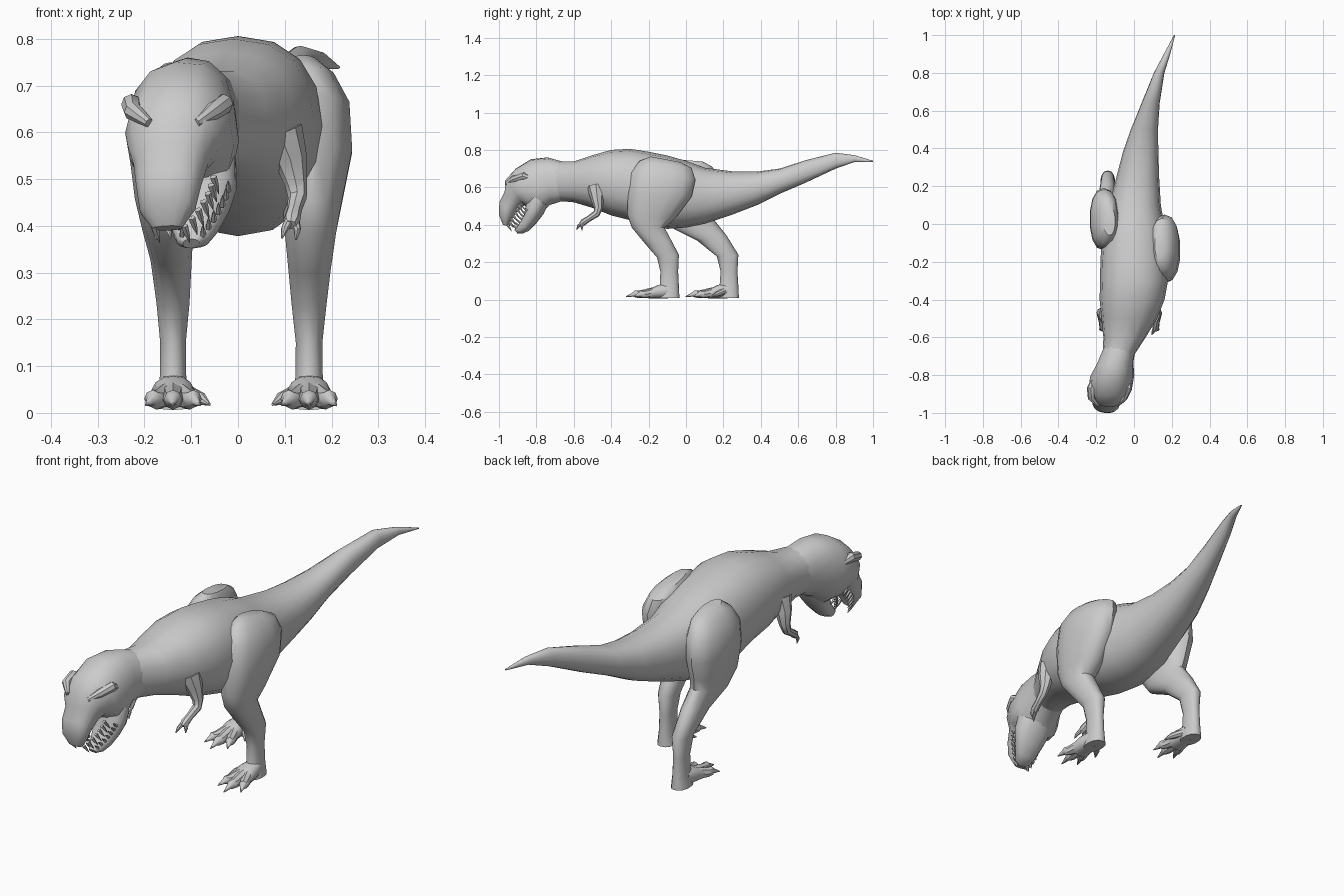
import bpy, bmesh, math
from mathutils import Vector


def skin(name, rings, angle=40):
    """Bridge a list of vertex rings, cap both ends and smooth the result."""
    bm = bmesh.new()
    loops = [[bm.verts.new(p) for p in ring] for ring in rings]
    n = len(loops[0])
    for a, b in zip(loops, loops[1:]):
        for i in range(n):
            j = (i + 1) % n
            bm.faces.new((a[i], a[j], b[j], b[i]))
    bm.faces.new(loops[0])
    bm.faces.new(loops[-1])
    bmesh.ops.recalc_face_normals(bm, faces=bm.faces)
    mesh = bpy.data.meshes.new(name)
    bm.to_mesh(mesh)
    bm.free()
    mesh.shade_smooth()
    mesh.set_sharp_from_angle(angle=math.radians(angle))
    obj = bpy.data.objects.new(name, mesh)
    bpy.context.collection.objects.link(obj)
    return obj


def oval(centre, u, v, n, power=0.88):
    pts = []
    for i in range(n):
        c, s = math.cos(2 * math.pi * i / n), math.sin(2 * math.pi * i / n)
        c = math.copysign(abs(c) ** power, c)
        s = math.copysign(abs(s) ** power, s)
        pts.append(centre + u * c + v * s)
    return pts


def loft(name, stations, n=14):
    """Each station: outline point a (x, y, z), opposite point b, half width."""
    rings = []
    for a, b, hw in stations:
        a, b = Vector(a), Vector(b)
        axis = (a - b) / 2
        side = Vector((1, 0, 0))
        side = (side - axis * side.dot(axis) / axis.length_squared).normalized() * hw
        rings.append(oval((a + b) / 2, axis, side, n))
    return skin(name, rings)


def tube(name, path, n=8):
    """Each path entry: x, y, z, radius."""
    pts = [Vector(p[:3]) for p in path]
    rings = []
    for i, p in enumerate(pts):
        t = (pts[min(i + 1, len(pts) - 1)] - pts[max(i - 1, 0)]).normalized()
        ref = Vector((0, 1, 0)) if abs(t.x) > 0.9 else Vector((1, 0, 0))
        u = (ref - t * ref.dot(t)).normalized() * path[i][3]
        v = t.cross(u)
        rings.append(oval(p, u, v, n, 1))
    return skin(name, rings)


# Body and tail: y, top z, bottom z, centre x, half width
body = [
    (1.0, .742, .736, .215, .003), (.9, .772, .735, .175, .017),
    (.8, .785, .70, .133, .028), (.64, .745, .625, .088, .048),
    (.5, .70, .565, .055, .072), (.38, .684, .505, .035, .094),
    (.25, .685, .455, .02, .113), (.1, .705, .405, .005, .137),
    (0, .742, .385, 0, .16), (-.1, .77, .378, 0, .172),
    (-.2, .79, .395, 0, .178), (-.3, .806, .425, 0, .18),
    (-.4, .80, .45, -.01, .172), (-.5, .772, .49, -.025, .147),
    (-.6, .738, .52, -.05, .112), (-.68, .738, .527, -.078, .088),
    (-.76, .735, .53, -.11, .08)]
loft("body_and_tail", [((x, y, t), (x, y, b), w) for y, t, b, x, w in body], 16)

# Skull and snout, pitched down and rolled a little
skull = [
    ((-.075, -.64, .732), (-.07, -.65, .53), .085),
    ((-.108, -.74, .76), (-.09, -.73, .505), .095),
    ((-.135, -.83, .75), (-.095, -.775, .46), .115),
    ((-.145, -.91, .70), (-.105, -.825, .47), .115),
    ((-.155, -.965, .635), (-.12, -.865, .505), .098),
    ((-.157, -.967, .575), (-.13, -.885, .49), .08),
    ((-.157, -.997, .52), (-.14, -.915, .455), .07),
    ((-.157, -1.0, .455), (-.145, -.935, .415), .06),
    ((-.155, -.978, .40), (-.148, -.945, .39), .032)]
loft("skull", skull)

# Lower jaw
jaw = [
    ((-.09, -.84, .57), (-.08, -.74, .50), .082),
    ((-.09, -.855, .50), (-.075, -.765, .455), .08),
    ((-.09, -.865, .455), (-.078, -.80, .41), .066),
    ((-.095, -.885, .415), (-.088, -.84, .368), .05),
    ((-.098, -.908, .388), (-.094, -.875, .352), .036),
    ((-.1, -.918, .372), (-.1, -.90, .352), .018)]
loft("lower_jaw", jaw)

# Brow ridges and teeth on both sides of the head
for side, tag in ((1, "right"), (-1, "left")):
    tube("brow_" + tag, [
        (-.14 + side * .05, -.96, .62, .010), (-.14 + side * .085, -.92, .645, .02),
        (-.13 + side * .098, -.87, .66, .022), (-.12 + side * .09, -.81, .64, .01)])
    for i in range(7):
        f = i / 6
        w = .072 - .04 * f ** 2
        root = Vector((-.125 - .022 * f + side * w, -.895 - .06 * f, .505 - .105 * f))
        tip = root + Vector((.012, .024, -.036))
        mid = root.lerp(tip, .5)
        tube("upper_tooth_" + tag, [(*root, .008), (*mid, .006), (*tip, .0008)], 5)
        w = .064 - .042 * f ** 1.5
        root = Vector((-.085 - .012 * f + side * w, -.85 - .055 * f, .475 - .095 * f))
        tip = root + Vector((0, -.026, .022))
        mid = root.lerp(tip, .5)
        tube("lower_tooth_" + tag, [(*root, .007), (*mid, .005), (*tip, .0008)], 5)

# Legs: front y, front z, back y, back z, centre x, half width
right_leg = [
    (-.19, .765, -.03, .735, .14, .03), (-.25, .74, .03, .705, .148, .058),
    (-.295, .68, .05, .64, .162, .078), (-.31, .57, .03, .55, .166, .08),
    (-.315, .455, -.06, .43, .158, .064), (-.29, .385, -.115, .385, .155, .056),
    (-.22, .30, -.075, .31, .153, .046), (-.155, .225, -.038, .24, .152, .038),
    (-.137, .15, -.042, .15, .152, .029), (-.14, .08, -.038, .07, .152, .03),
    (-.15, .008, -.035, .008, .152, .04)]
left_leg = [
    (-.06, .75, .09, .738, -.13, .03), (-.1, .72, .14, .71, -.14, .055),
    (-.13, .66, .185, .65, -.157, .075), (-.14, .56, .19, .56, -.16, .075),
    (-.12, .45, .165, .47, -.157, .065), (-.06, .375, .155, .42, -.15, .056),
    (.06, .315, .215, .345, -.143, .045), (.165, .23, .28, .24, -.139, .036),
    (.185, .15, .275, .15, -.139, .028), (.18, .08, .28, .07, -.139, .029),
    (.17, .008, .283, .008, -.139, .038)]

for tag, leg, side in (("right", right_leg, 1), ("left", left_leg, -1)):
    loft(tag + "_leg", [((x, fy, fz), (x, by, bz), w) for fy, fz, by, bz, x, w in leg])
    x, y = leg[-1][4], leg[-1][2]
    # Foot pad
    loft(tag + "_foot", [
        ((x, y - .06, .085), (x, y - .06, .006), .034),
        ((x, y - .115, .078), (x, y - .115, .006), .046),
        ((x, y - .165, .052), (x, y - .165, .006), .05)])
    # Three forward toes with claws, and a small inner toe
    for dx, reach in ((-.058, .245), (0, .285), (.058, .245)):
        def at(f, z, r):
            return (x + dx * f, y - .09 - (reach - .09) * f, z, r)
        tube(tag + "_toe", [at(0, .042, .03), at(.35, .036, .026), at(.62, .028, .021),
                            at(.75, .03, .019), at(.8, .027, .012), at(1, .016, .002)])
    tube(tag + "_inner_toe", [
        (x - side * .025, y - .08, .045, .018), (x - side * .06, y - .115, .03, .014),
        (x - side * .078, y - .145, .018, .003)])

# Small two-fingered arms, mirrored about the chest
for tag, side in (("right", 1), ("left", -1)):
    def put(x, *rest):
        return (-.025 + side * (x + .025), *rest)
    tube(tag + "_arm", [
        put(.09, -.48, .60, .05), put(.112, -.475, .545, .036), put(.124, -.468, .49, .024),
        put(.127, -.478, .46, .02), put(.12, -.52, .432, .016), put(.115, -.55, .412, .018),
        put(.113, -.562, .402, .012)])
    tube(tag + "_outer_finger", [
        put(.12, -.545, .415, .011), put(.127, -.558, .392, .008), put(.124, -.556, .37, .002)])
    tube(tag + "_inner_finger", [
        put(.11, -.55, .412, .011), put(.1, -.575, .393, .008), put(.094, -.585, .374, .002)])
